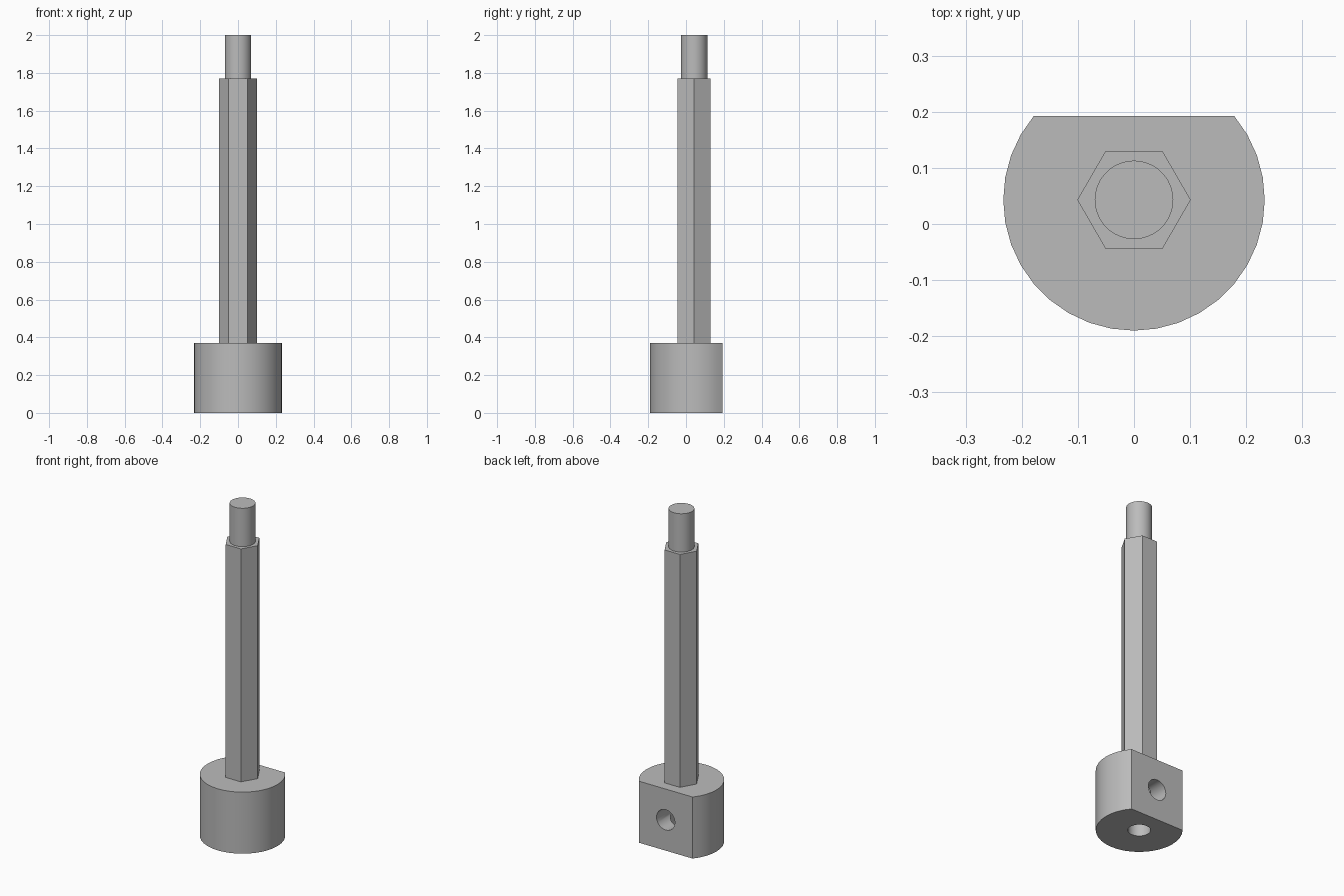
import bpy, bmesh
from math import cos, sin, pi, radians

cube = bpy.data.objects.get("Cube")
if cube:
    bpy.data.objects.remove(cube, do_unlink=True)

AXIS_Y = 0.043      # common axis of all turned parts
BASE_R, BASE_TOP = 0.233, 0.37
BACK_FLAT = 0.193
HEX_TOP, PIN_TOP = 1.77, 2.0
HOLE_R = 0.061

steel = bpy.data.materials.new("plain grey")
steel.use_nodes = True
grey = (0.5, 0.5, 0.5, 1)
steel.diffuse_color = grey
steel.node_tree.nodes["Principled BSDF"].inputs["Base Color"].default_value = grey


def ring(radius, sides):
    return [(radius * cos(2 * pi * i / sides), radius * sin(2 * pi * i / sides))
            for i in range(sides)]


def prism(name, outline, bottom, top):
    """Extrude a closed outline around the axis from bottom to top."""
    bm = bmesh.new()
    face = bm.faces.new([bm.verts.new((x, y, bottom)) for x, y in outline])
    moved = bmesh.ops.extrude_face_region(bm, geom=[face])["geom"]
    verts = [v for v in moved if isinstance(v, bmesh.types.BMVert)]
    bmesh.ops.translate(bm, verts=verts, vec=(0, 0, top - bottom))
    bmesh.ops.recalc_face_normals(bm, faces=bm.faces)
    mesh = bpy.data.meshes.new(name)
    bm.to_mesh(mesh)
    bm.free()
    mesh.materials.append(steel)
    obj = bpy.data.objects.new(name, mesh)
    obj.location.y = AXIS_Y
    bpy.context.collection.objects.link(obj)
    return obj


def activate(obj):
    bpy.ops.object.select_all(action='DESELECT')
    obj.select_set(True)
    bpy.context.view_layer.objects.active = obj


def drill(target, cutter):
    cutter.hide_render = True
    activate(target)
    mod = target.modifiers.new("hole", 'BOOLEAN')
    mod.operation, mod.solver, mod.object = 'DIFFERENCE', 'EXACT', cutter
    bpy.ops.object.modifier_apply(modifier=mod.name)
    bpy.data.objects.remove(cutter, do_unlink=True)


# Round base with a flat cut across its back
flat = BACK_FLAT - AXIS_Y
outline = [(x, y) for x, y in ring(BASE_R, 36) if y < flat + 0.001]
base = prism("base", outline, 0, BASE_TOP)

# Blind bore from below, met by a cross hole from the flat
drill(base, prism("bore_cutter", ring(HOLE_R, 36), -0.1, 0.28))
cross = prism("cross_hole_cutter", ring(HOLE_R, 36), 0, 0.3)
cross.rotation_euler.x = radians(-90)
cross.location.z = BASE_TOP / 2
drill(base, cross)

# Hexagonal shaft and round end pin
shaft = prism("hex_shaft", ring(0.101, 6), BASE_TOP, HEX_TOP)
pin = prism("end_pin", ring(0.07, 36), HEX_TOP, PIN_TOP)

for part in (base, shaft, pin):
    activate(part)
    bpy.ops.object.shade_smooth_by_angle(angle=radians(30))
